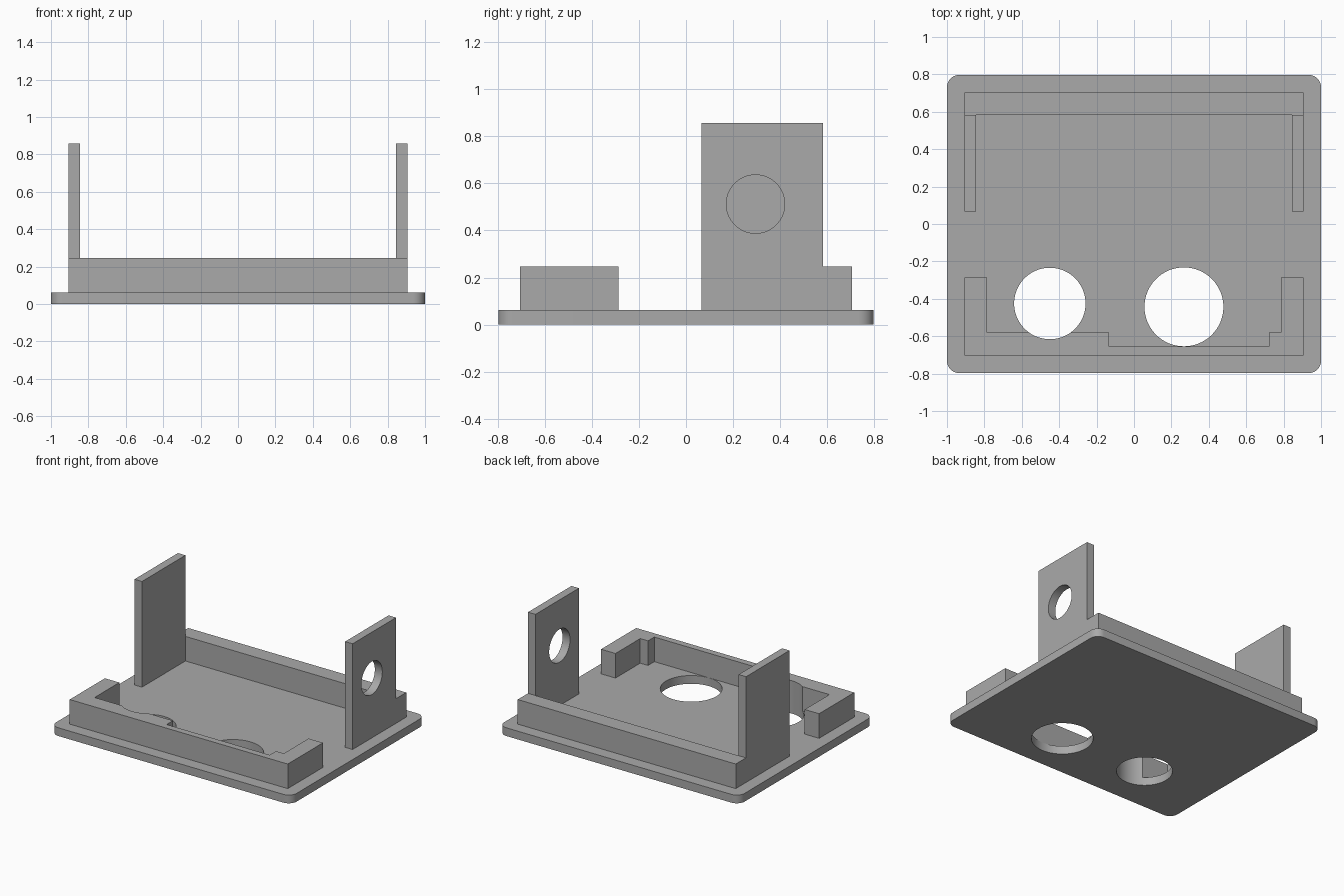
import bpy, bmesh, math
from mathutils import Vector

if "Cube" in bpy.data.objects:
    bpy.data.objects.remove(bpy.data.objects["Cube"], do_unlink=True)

# Single flat colour
grey = bpy.data.materials.new("plain grey")
grey.use_nodes = True
colour = (0.4, 0.4, 0.4, 1)
grey.diffuse_color = colour
grey.node_tree.nodes["Principled BSDF"].inputs["Base Color"].default_value = colour

BASE_Z, WALL_Z, EAR_Z = 0.062, 0.247, 0.857
HALF_X, HALF_Y = 1.0, 0.797
WALL_X, EAR_X = 0.907, 0.845


def prism(name, points, start, vector):
    """Extrude a closed polygon of 3D points along a vector."""
    bm = bmesh.new()
    face = bm.faces.new([bm.verts.new(Vector(p) + Vector(start)) for p in points])
    out = bmesh.ops.extrude_face_region(bm, geom=[face])
    moved = [v for v in out["geom"] if isinstance(v, bmesh.types.BMVert)]
    bmesh.ops.translate(bm, verts=moved, vec=vector)
    bmesh.ops.recalc_face_normals(bm, faces=bm.faces)
    mesh = bpy.data.meshes.new(name)
    bm.to_mesh(mesh)
    bm.free()
    mesh.materials.append(grey)
    obj = bpy.data.objects.new(name, mesh)
    bpy.context.collection.objects.link(obj)
    return obj


def slab(name, outline, z0, z1):
    return prism(name, [(x, y, 0) for x, y in outline], (0, 0, z0), (0, 0, z1 - z0))


def circle(cx, cy, r, n=64):
    return [(cx + r * math.cos(math.tau * i / n), cy + r * math.sin(math.tau * i / n))
            for i in range(n)]


def combine(target, tool, operation):
    """Apply a boolean and remove the tool object."""
    tool.hide_render = True
    mod = target.modifiers.new("cut", "BOOLEAN")
    mod.operation, mod.solver, mod.object = operation, "EXACT", tool
    bpy.context.view_layer.objects.active = target
    bpy.ops.object.modifier_apply(modifier=mod.name)
    bpy.data.objects.remove(tool, do_unlink=True)


def finish(obj):
    """Merge coplanar faces, then smooth only the shallow curves."""
    bm = bmesh.new()
    bm.from_mesh(obj.data)
    bmesh.ops.remove_doubles(bm, verts=bm.verts, dist=1e-5)
    bmesh.ops.dissolve_limit(bm, angle_limit=0.01, verts=bm.verts, edges=bm.edges)
    bm.to_mesh(obj.data)
    bm.free()
    bpy.ops.object.select_all(action="DESELECT")
    obj.select_set(True)
    bpy.context.view_layer.objects.active = obj
    bpy.ops.object.shade_smooth_by_angle(angle=math.radians(30))


# Base plate with rounded corners
radius, steps = 0.065, 8
outline = []
for quarter, (sx, sy) in enumerate([(1, 1), (-1, 1), (-1, -1), (1, -1)]):
    for i in range(steps + 1):
        a = (quarter + i / steps) * math.pi / 2
        outline.append((sx * (HALF_X - radius) + radius * math.cos(a),
                        sy * (HALF_Y - radius) + radius * math.sin(a)))
base = slab("base_plate", outline, 0, BASE_Z)

# Front lip: stepped U-shaped wall with returns along both sides
lip = slab("front_lip", [
    (-WALL_X, -0.704), (WALL_X, -0.704), (WALL_X, -0.286), (0.787, -0.286),
    (0.787, -0.58), (0.722, -0.58), (0.722, -0.655), (-0.135, -0.655),
    (-0.135, -0.58), (-0.787, -0.58), (-0.787, -0.286), (-WALL_X, -0.286)],
    BASE_Z, WALL_Z)

# Round floor openings; the smaller one also bites into the lip
small, large = circle(-0.45, -0.425, 0.191), circle(0.267, -0.443, 0.211)
combine(base, slab("cutter", small, -0.1, 0.5), "DIFFERENCE")
combine(base, slab("cutter", large, -0.1, 0.5), "DIFFERENCE")
combine(lip, slab("cutter", small, -0.1, 0.5), "DIFFERENCE")

# Rear bracket: low back wall joined to two tall L-shaped ears
bracket = slab("rear_bracket", [
    (-WALL_X, 0.582), (WALL_X, 0.582), (WALL_X, 0.704), (-WALL_X, 0.704)],
    BASE_Z, WALL_Z)
profile = [(0.066, BASE_Z), (0.704, BASE_Z), (0.704, WALL_Z),
           (0.582, WALL_Z), (0.582, EAR_Z), (0.066, EAR_Z)]
for x in (-WALL_X, EAR_X):
    ear = prism("ear", [(0, y, z) for y, z in profile], (x, 0, 0), (WALL_X - EAR_X, 0, 0))
    combine(bracket, ear, "UNION")
pin_hole = prism("cutter", [(0, y, z) for y, z in circle(0.295, 0.512, 0.124)],
                 (-1.2, 0, 0), (2.4, 0, 0))
combine(bracket, pin_hole, "DIFFERENCE")

for part in (base, lip, bracket):
    finish(part)
